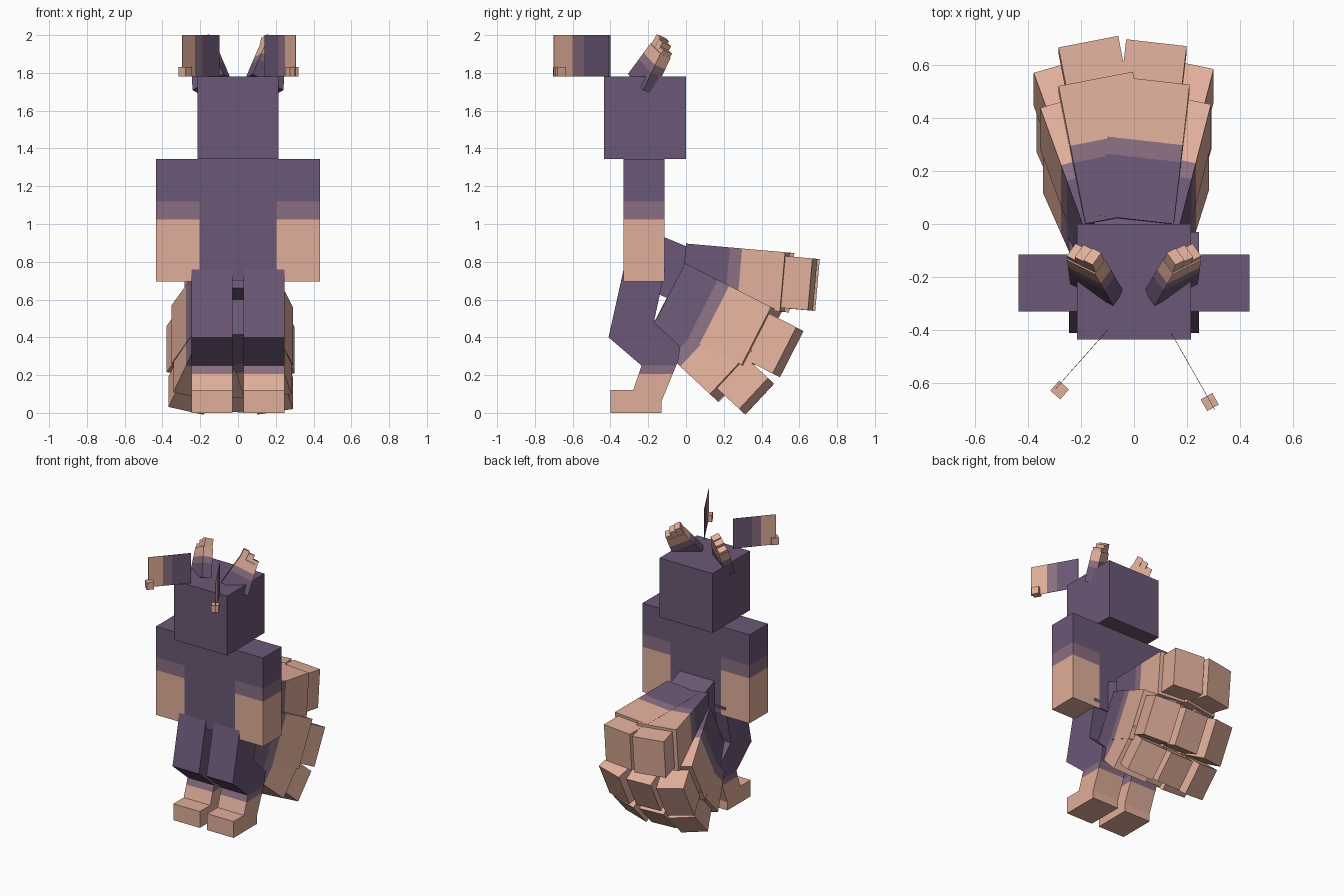
import bpy, bmesh, math
from mathutils import Vector, Matrix

if "Cube" in bpy.data.objects:
    bpy.data.objects.remove(bpy.data.objects["Cube"])


def material(name, rgb):
    m = bpy.data.materials.new(name)
    m.diffuse_color = (*rgb, 1)
    m.use_nodes = True
    m.node_tree.nodes["Principled BSDF"].inputs["Base Color"].default_value = m.diffuse_color
    return m


MATS = [material("purple", (0.148, 0.096, 0.180)),
        material("mauve", (0.255, 0.158, 0.218)),
        material("tan", (0.75, 0.425, 0.325))]
PURPLE, MAUVE, TAN = 0, 1, 2


def finish(name, bm, axis=None, cuts=None, solid=PURPLE, matrix=None):
    """Cut the mesh at two distances along axis, then paint the three bands."""
    bmesh.ops.recalc_face_normals(bm, faces=bm.faces[:])
    if axis:
        axis = Vector(axis)
        for c in cuts:
            bmesh.ops.bisect_plane(bm, geom=bm.verts[:] + bm.edges[:] + bm.faces[:],
                                   plane_co=axis * c, plane_no=axis)
    for f in bm.faces:
        f.material_index = solid
        if axis:
            d = f.calc_center_median().dot(axis)
            f.material_index = sum(d > c for c in cuts)
    if matrix:
        bm.transform(matrix)
    me = bpy.data.meshes.new(name)
    bm.to_mesh(me)
    bm.free()
    for m in MATS:
        me.materials.append(m)
    ob = bpy.data.objects.new(name, me)
    bpy.context.collection.objects.link(ob)
    return ob


def box(name, lo, hi, **kw):
    bm = bmesh.new()
    lo, hi = Vector(lo), Vector(hi)
    size = hi - lo
    bmesh.ops.create_cube(bm, size=1, matrix=Matrix.Translation((lo + hi) / 2)
                          @ Matrix.Diagonal((*size, 1)))
    return finish(name, bm, **kw)


def extrude_profile(name, pts, x0, x1, **kw):
    """Side profile in y, z swept across x."""
    bm = bmesh.new()
    face = bm.faces.new([bm.verts.new((x0, y, z)) for y, z in pts])
    out = bmesh.ops.extrude_face_region(bm, geom=[face])
    verts = [v for v in out["geom"] if isinstance(v, bmesh.types.BMVert)]
    bmesh.ops.translate(bm, verts=verts, vec=(x1 - x0, 0, 0))
    return finish(name, bm, **kw)


# Head and torso
box("head", (-0.215, -0.435, 1.345), (0.215, 0, 1.78))
box("torso", (-0.205, -0.33, 0.70), (0.205, -0.115, 1.345))

LEG = [(-0.33, 0.76), (-0.41, 0.40), (-0.235, 0.25), (-0.28, 0.12), (-0.40, 0.12),
       (-0.40, 0.0), (-0.13, 0.0), (-0.13, 0.06), (-0.04, 0.28), (-0.03, 0.35),
       (-0.17, 0.48), (-0.11, 0.76)]

for side, s in (("left", -1), ("right", 1)):
    # Arms fade to tan at the bottom
    xs = sorted((s * 0.205, s * 0.435))
    box(side + "_arm", (xs[0], -0.33, 0.695), (xs[1], -0.115, 1.345),
        axis=(0, 0, -1), cuts=(-1.12, -1.025))
    # Bent legs with flat feet
    xs = sorted((s * 0.03, s * 0.245))
    extrude_profile(side + "_leg", LEG, *xs, axis=(0, 0, -1), cuts=(-0.25, -0.205))

    # Swept-back horns: tapered blade plus stepped tips, outer side lower
    w = Vector((s * 0.8, 0.4, -0.42)).normalized()
    base, tip = Vector((s * 0.14, -0.24, 1.74)), Vector((s * 0.18, -0.135, 1.917))
    up = (tip - base).normalized()
    t = up.cross(w).normalized()
    bm = bmesh.new()
    ring = []
    for c, hw in ((base, 0.10), (tip, 0.065)):
        ring.append([bm.verts.new(c + w * hw * a + t * 0.035 * b)
                     for a, b in ((-1, -1), (1, -1), (1, 1), (-1, 1))])
    bm.faces.new(ring[0][::-1])
    bm.faces.new(ring[1])
    for i in range(4):
        j = (i + 1) % 4
        bm.faces.new((ring[0][i], ring[0][j], ring[1][j], ring[1][i]))
    d0 = base.dot(up)
    finish(side + "_horn", bm, axis=up, cuts=(d0 + 0.10, d0 + 0.145))
    rot = Matrix((w, t, up)).transposed().to_4x4()
    for i, (off, h) in enumerate(((-0.043, 0.06), (0, 0.05), (0.043, 0.025))):
        box(f"{side}_horn_tip_{i + 1}", (-0.021, -0.03, -0.02), (0.021, 0.03, h),
            solid=TAN, matrix=Matrix.Translation(tip + w * off) @ rot)

# Thin upright plates floating ahead of the head, each with a small bead
for side, a, b, bead in (("left", (-0.10, -0.40), (-0.295, -0.62), (-0.28, -0.625)),
                         ("right", (0.14, -0.41), (0.305, -0.70), (0.285, -0.67))):
    a, b = Vector((*a, 0)), Vector((*b, 0))
    yaw = math.atan2(b.y - a.y, b.x - a.x)
    length = (b - a).length
    place = Matrix.Translation(a) @ Matrix.Rotation(yaw, 4, 'Z')
    box(side + "_plate", (0, -0.001, 1.78), (length, 0.001, 2.0),
        axis=(1, 0, 0), cuts=(length * 0.45, length * 0.66), matrix=place)
    box(side + "_bead", (-0.025, -0.025, 1.78), (0.025, 0.025, 1.832), solid=TAN,
        matrix=Matrix.Translation((*bead, 0)) @ Matrix.Rotation(yaw, 4, 'Z'))

# Tail root
extrude_profile("tail_root", [(-0.115, 0.93), (0.03, 0.87), (-0.08, 0.60), (-0.22, 0.66)],
                -0.15, 0.13)


def tail_lock(name, start, pitch, yaw, width, height, length, tip_len, inset, cuts):
    """Long block fading to tan, with a smaller block on its end."""
    m = (Matrix.Translation(start) @ Matrix.Rotation(math.radians(pitch), 4, 'X')
         @ Matrix.Rotation(math.radians(yaw), 4, 'Z'))
    h = width / 2
    box(name, (-h, 0, -height), (h, length, 0), axis=(0, 1, 0), cuts=cuts, matrix=m)
    box(name + "_tip", (-h + 0.028, length - 0.02, -height + inset),
        (h - 0.028, length + tip_len, -inset), solid=TAN, matrix=m)


# Fanned tail: a top pair, then two rows of three
for side, x, y, yaw in (("left", -0.043, 0.028, 11), ("right", 0.008, 0.016, -6.5)):
    tail_lock("tail_top_" + side, (x, y, 0.895 if side == "right" else 0.893), -5, yaw,
              0.285, 0.315, 0.53, 0.145, 0.02, (0.235, 0.30))
for row, z, pitch, height, length, tip_len, inset in (
        ("middle", 0.79, -27, 0.345, 0.525, 0.165, 0.035),
        ("lower", 0.655, -43, 0.32, 0.49, 0.165, 0.048)):
    for side, x, along, yaw, width, drop in (("left", -0.072, 0.03, 18, 0.25, 0),
                                             ("centre", -0.015, 0.012, 2, 0.25, 0.006),
                                             ("right", 0.05, 0.022, -13, 0.25, 0)):
        p = math.radians(pitch)
        start = (x, along * math.cos(p), z + along * math.sin(p) - drop)
        tail_lock(f"tail_{row}_{side}", start, pitch, yaw, width, height - 2 * drop,
                  length, tip_len, inset, (0.20, 0.27))
